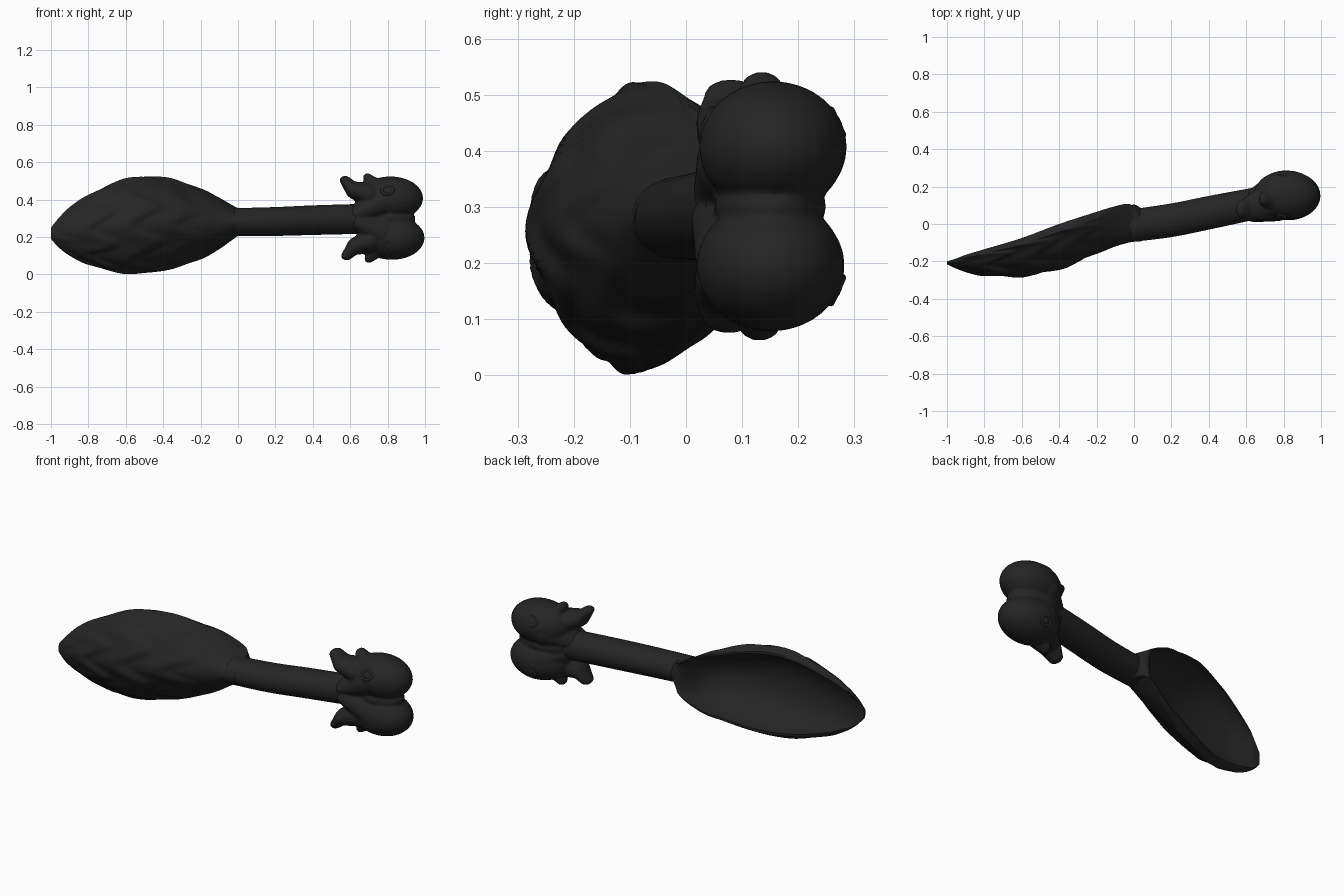
import bpy, bmesh, math
from mathutils import Vector, Matrix

if "Cube" in bpy.data.objects:
    bpy.data.objects.remove(bpy.data.objects["Cube"])

black = bpy.data.materials.new("dark horn black")
black.diffuse_color = (0.018, 0.018, 0.018, 1)
black.use_nodes = True
black.node_tree.nodes["Principled BSDF"].inputs["Base Color"].default_value = black.diffuse_color


def finish(bm, name, angle=60):
    bmesh.ops.recalc_face_normals(bm, faces=bm.faces)
    me = bpy.data.meshes.new(name)
    bm.to_mesh(me)
    bm.free()
    ob = bpy.data.objects.new(name, me)
    bpy.context.collection.objects.link(ob)
    me.materials.append(black)
    bpy.ops.object.select_all(action='DESELECT')
    ob.select_set(True)
    bpy.context.view_layer.objects.active = ob
    bpy.ops.object.shade_smooth_by_angle(angle=math.radians(angle))
    return ob


def loft(rings, name, angle=60):
    bm = bmesh.new()
    vs = [[bm.verts.new(p) for p in r] for r in rings]
    n = len(vs[0])
    for a, b in zip(vs, vs[1:]):
        for i in range(n):
            bm.faces.new((a[i], a[(i + 1) % n], b[(i + 1) % n], b[i]))
    bm.faces.new(vs[0])
    bm.faces.new(vs[-1])
    return finish(bm, name, angle)


def sample(rows, x):
    # smooth interpolation through table rows keyed by x
    i = max(0, min(len(rows) - 2, sum(r[0] <= x for r in rows) - 1))
    p, q = rows[i], rows[i + 1]
    o, s = rows[max(i - 1, 0)], rows[min(i + 2, len(rows) - 1)]
    h = q[0] - p[0]
    t = (x - p[0]) / h
    out = []
    for k in range(1, len(p)):
        m0 = (q[k] - o[k]) / (q[0] - o[0]) * h
        m1 = (s[k] - p[k]) / (s[0] - p[0]) * h
        out.append((2*t**3 - 3*t*t + 1)*p[k] + (t**3 - 2*t*t + t)*m0
                   + (3*t*t - 2*t**3)*q[k] + (t**3 - t*t)*m1)
    return out


# Spoon bowl: x, top z, bottom z, rim y, outer y, cavity depth
BOWL = [
    (-1.0, .25, .19, -.20, -.215, 0), (-.96, .30, .145, -.188, -.235, .012),
    (-.9, .36, .10, -.165, -.257, .05), (-.8, .425, .052, -.135, -.276, .10),
    (-.6, .512, .004, -.075, -.280, .16), (-.4, .52, .02, 0, -.242, .20),
    (-.2, .46, .08, .065, -.16, .18), (-.1, .41, .135, .095, -.12, .13),
    (-.03, .37, .185, .107, -.10, .02), (0, .355, .205, .088, -.095, -.016),
    (.04, .35, .207, 0, -.092, -.083)]


def clamp(v):
    return max(0, min(1, v))


def spow(c, p):
    return math.copysign(abs(c) ** p, c)


def feather(x, a):
    # overlapping chevron feathers carved on the outside
    q = a / math.pi * 4
    tri = .5 - .5 * math.cos(2 * math.pi * q)
    s = (x + 1) * 4.2 - tri * 0.6
    f = s - math.floor(s)
    ramp = f / .7 if f < .7 else (1 - f) / .3
    ramp = ramp * ramp * (3 - 2 * ramp)
    fade = clamp((-.12 - x) / .2) * clamp((x + 1) / .3)
    return (ramp * .014 - .008) * fade * (.4 + .6 * max(0, math.cos(a)))


rings = []
NX, NA = 160, 64
for i in range(NX + 1):
    x = -1 + 1.04 * (i / NX) ** 1.15
    zt, zb, yr, yo, cav = sample(BOWL, x)
    zc, hz = (zt + zb) / 2, (zt - zb) / 2
    curl = clamp((-.05 - x) / .2) * clamp((x + 1) / .1)   # rim rolls inward
    p = 1 + .8 * curl
    amax = math.radians(90 + 25 * curl)
    c0 = spow(math.cos(amax), p) if curl > 0 else 0
    rim = math.sin(amax) * hz
    ring = []
    for j in range(NA + 1):
        a = -amax + 2 * amax * j / NA
        d = feather(x, a)
        depth = (spow(math.cos(a), p) - c0) / (1 - c0)
        ring.append((x, yr - (yr - yo + d) * depth, zc + (hz + d) * math.sin(a)))
    for j in range(NA + 1):
        a = math.pi / 2 - math.pi * j / NA
        ring.append((x, yr - cav * spow(math.cos(a), 1.1), zc + rim * .94 * math.sin(a)))
    rings.append(ring)
loft(rings, "spoon_bowl", 50)

# Handle: x, centre y, centre z, radius y, radius z
HANDLE = [(-.02, -.01, .28, .087, .074), (.2, .02, .283, .09, .077),
          (.4, .06, .29, .09, .079), (.7, .12, .298, .085, .08)]
rings = []
for i in range(25):
    x = -.02 + .72 * i / 24
    cy, cz, ry, rz = sample(HANDLE, x)
    rings.append([(x, cy + ry * math.cos(t), cz + rz * math.sin(t))
                  for t in (2 * math.pi * k / 40 for k in range(40))])
loft(rings, "handle")


# Bird heads: ellipsoid chains fused by a voxel remesh, mirrored about z = 0.3
def blob(bm, c, r, flip):
    c = Vector(c)
    if flip:
        c = Vector((c.x + .008, c.y - .004, .602 - c.z))
    bmesh.ops.create_uvsphere(bm, u_segments=28, v_segments=16, radius=1,
                              matrix=Matrix.Translation(c) @ Matrix.Diagonal((*r, 1)))


def chain(bm, c0, r0, c1, r1, flip, n=10):
    for k in range(n + 1):
        t = k / n
        blob(bm, Vector(c0).lerp(c1, t), Vector(r0).lerp(r1, t), flip)


bm = bmesh.new()
blob(bm, (.79, .15, .30), (.16, .10, .06), False)
for flip in (False, True):
    blob(bm, (.815, .155, .407), (.175, .132, .117), flip)                             # skull
    chain(bm, (.635, .10, .325), (.05, .088, .05), (.76, .148, .38), (.09, .13, .09), flip)  # neck
    chain(bm, (.70, .115, .425), (.06, .095, .065), (.613, .085, .452), (.038, .068, .046), flip)  # bill
    chain(bm, (.613, .085, .452), (.038, .068, .046), (.573, .08, .503), (.03, .046, .024), flip)  # bill tip
    chain(bm, (.73, .135, .46), (.05, .06, .055), (.692, .135, .517), (.024, .036, .024), flip)  # crest knob
heads = finish(bm, "twin_bird_heads")
m = heads.modifiers.new("fuse", 'REMESH')
m.mode = 'VOXEL'
m.voxel_size = .007
m.use_smooth_shade = True
m = heads.modifiers.new("soften", 'SMOOTH')
m.factor = .5
m.iterations = 6

# Eyes: a shallow ring and pupil on each side of each head
for zname, z, up in (("upper", .452, 1), ("lower", .15, -1)):
    for sname, s in (("front", -1), ("back", 1)):
        x = .80 if up > 0 else .808
        y = .153 + s * (.132 * math.sqrt(1 - (.045 / .117) ** 2) - .003)
        n = Vector((-s * 0, s * .9, up * .42)).normalized()
        rot = n.to_track_quat('Z', 'Y').to_matrix().to_4x4()
        M = Matrix.Translation((x, y, z)) @ rot
        rings = []
        for r, h in ((.034, -.012), (.030, .0), (.026, .003), (.021, .001),
                     (.018, -.001), (.014, .002), (.006, .004)):
            rings.append([M @ Vector((r * 1.2 * math.cos(t), r * math.sin(t), h))
                          for t in (2 * math.pi * k / 24 for k in range(24))])
        loft(rings, f"{zname}_{sname}_eye")
